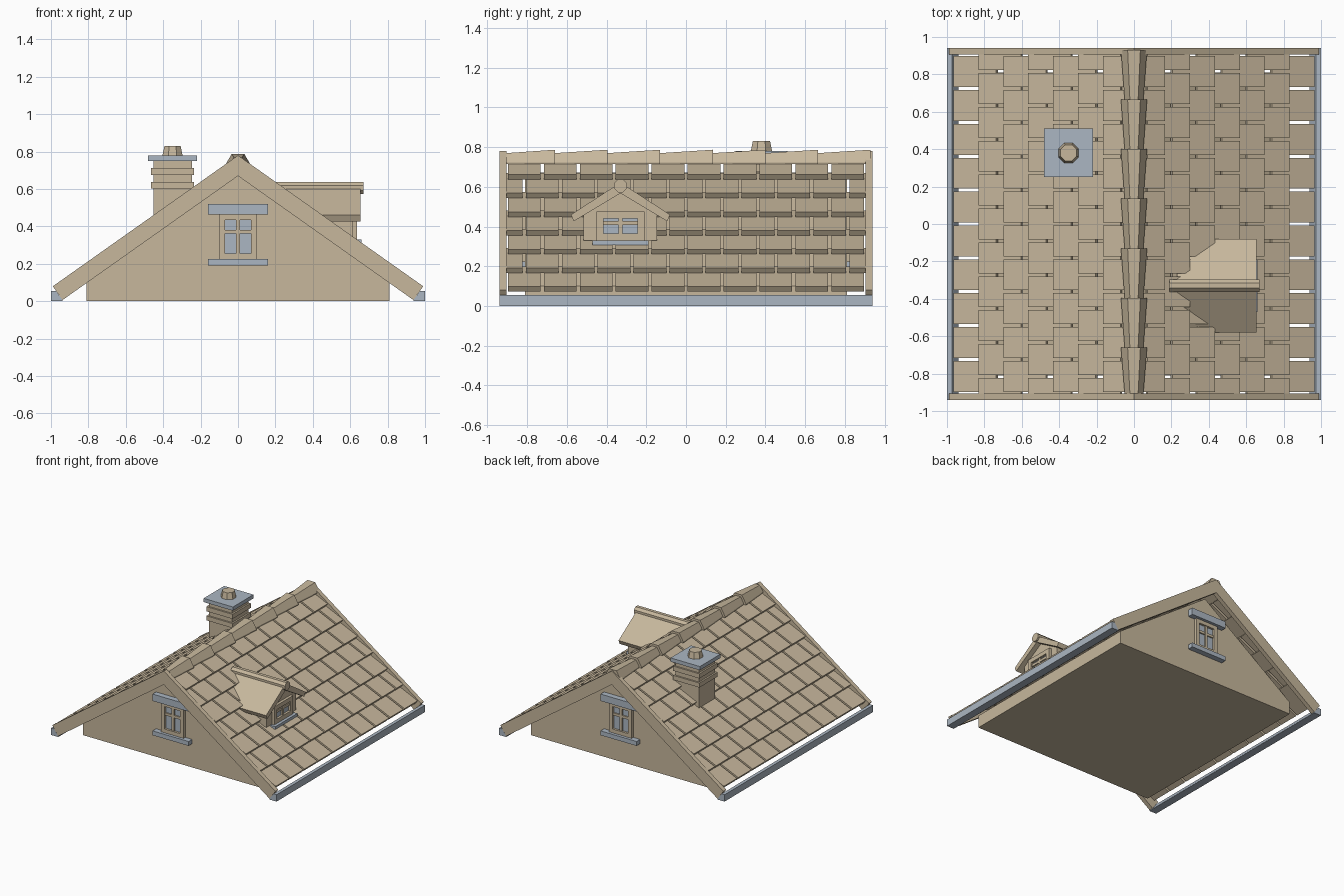
import bpy, bmesh, math
from mathutils import Vector

cube = bpy.data.objects.get("Cube")
if cube:
    bpy.data.objects.remove(cube, do_unlink=True)


def material(name, rgb):
    m = bpy.data.materials.new(name)
    m.use_nodes = True
    m.diffuse_color = (*rgb, 1)
    m.node_tree.nodes["Principled BSDF"].inputs["Base Color"].default_value = (*rgb, 1)
    return m


BEIGE = material("warm beige", (0.57, 0.475, 0.335))
GREY = material("blue grey", (0.41, 0.47, 0.54))


def place(axis, p, d):
    """Put a profile point p at depth d along the axis."""
    return {"x": (d, p[0], p[1]), "y": (p[0], d, p[1]), "z": (p[0], p[1], d)}[axis]


def add_prism(bm, axis, profile, a, b, end_profile=None):
    lower = [bm.verts.new(place(axis, p, a)) for p in profile]
    upper = [bm.verts.new(place(axis, p, b)) for p in (end_profile or profile)]
    bm.faces.new(lower)
    bm.faces.new(upper[::-1])
    n = len(profile)
    for i in range(n):
        j = (i + 1) % n
        bm.faces.new((lower[i], upper[i], upper[j], lower[j]))


def add_box(bm, x, y, z):
    add_prism(bm, "z", [(x[0], y[0]), (x[1], y[0]), (x[1], y[1]), (x[0], y[1])], *z)


def finish(bm, name, mat):
    bmesh.ops.recalc_face_normals(bm, faces=bm.faces)
    mesh = bpy.data.meshes.new(name)
    bm.to_mesh(mesh)
    bm.free()
    mesh.materials.append(mat)
    ob = bpy.data.objects.new(name, mesh)
    bpy.context.scene.collection.objects.link(ob)
    return ob


def prism(name, mat, axis, profile, a, b, end_profile=None):
    bm = bmesh.new()
    add_prism(bm, axis, profile, a, b, end_profile)
    return finish(bm, name, mat)


def box(name, mat, x, y, z):
    bm = bmesh.new()
    add_box(bm, x, y, z)
    return finish(bm, name, mat)


def ngon(n, r, cx, cy):
    return [(cx + r * math.cos((i + 0.5) * math.tau / n),
             cy + r * math.sin((i + 0.5) * math.tau / n)) for i in range(n)]


# Roof line
PEAK, SLOPE = 0.78, 0.707
PITCH = math.atan(SLOPE)
DOWN = Vector((math.cos(PITCH), -math.sin(PITCH)))
OUT = Vector((math.sin(PITCH), math.cos(PITCH)))


def roof_point(x):
    return Vector((x, PEAK - SLOPE * x))


# Solid gable walls
prism("gable_walls", BEIGE, "y",
      [(-0.81, 0), (0.81, 0), (0.81, 0.10), (0, 0.673), (-0.81, 0.10)], -0.81, 0.81)

# Barge boards at both ends
tip = roof_point(0.99)
heel = tip - OUT * 0.09
barge = [(0, PEAK), tuple(tip), tuple(heel), (0, 0.67),
         (-heel.x, heel.y), (-tip.x, tip.y)]
for name, a, b in (("front_barge_board", -0.94, -0.905), ("back_barge_board", 0.905, 0.94)):
    prism(name, BEIGE, "y", barge, a, b)

# Tiles and gutters on each slope
ROWS, ROW_STEP, TILE, GAP = 7, 0.133, 0.181, 0.008
for side, label in ((1, "left"), (-1, "right")):
    bm = bmesh.new()
    for row in range(ROWS):
        low = roof_point(0.965 - ROW_STEP * row)
        length = 0.17 if row == ROWS - 1 else 0.245
        top = low - DOWN * length - OUT * (0.2 * length)
        profile = [(side * p.x, p.y) for p in
                   (low, low - OUT * 0.03, top - OUT * 0.015, top)]
        shift = TILE / 2 if row % 2 else 0
        for i in range(-5, 6):
            a = max(i * TILE - shift + GAP, -0.905)
            b = min((i + 1) * TILE - shift - GAP, 0.905)
            if b - a > 0.03:
                add_prism(bm, "y", profile, a, b)
    finish(bm, label + "_roof_tiles", BEIGE)
    gutter = [(0.937, 0), (1, 0), (1, 0.055), (0.973, 0.055), (heel.x, heel.y)]
    prism(label + "_gutter", GREY, "y", [(side * x, z) for x, z in gutter], -0.94, 0.94)

# Tapered ridge caps, overlapping like a saw tooth


def cap_profile(top, base, height):
    return [(-base, 0.715), (-base, 0.725), (-top, height), (top, height),
            (base, 0.725), (base, 0.715)]


bm = bmesh.new()
for i in range(7):
    y = -0.925 + i * 0.265
    add_prism(bm, "y", cap_profile(0.022, 0.05, 0.77), max(y, -0.905), min(y + 0.265, 0.93),
              cap_profile(0.034, 0.07, 0.787))
finish(bm, "ridge_caps", BEIGE)


# Windows: plane facing outward along an axis
def window(label, axis, sign, wall, mid, half, z0, z1, bar, rail, sill, lintel):
    def part(name, mat, pieces):
        bm = bmesh.new()
        for u0, u1, za, zb, depth in pieces:
            u, d = (mid + u0, mid + u1), sorted((wall - sign * 0.02, wall + sign * depth))
            x, y = (u, d) if axis == "y" else (d, u)
            add_box(bm, x, y, (za, zb))
        finish(bm, label + name, mat)

    part("_window_panes", GREY, [(-half + 0.005, half - 0.005, z0 + 0.005, z1 - 0.005, 0.004)])
    part("_window_frame", BEIGE, [
        (-half, -half + bar, z0, z1, 0.022), (half - bar, half, z0, z1, 0.022),
        (-half + bar, half - bar, z0, z0 + bar, 0.022),
        (-half + bar, half - bar, z1 - bar, z1, 0.022),
        (-0.01, 0.01, z0 + bar, z1 - bar, 0.016),
        (-half + bar, half - bar, rail - 0.01, rail + 0.01, 0.014)])
    part("_window_sill", GREY, [(-sill[0], sill[0], sill[1], z0, 0.045)])
    if lintel:
        part("_window_lintel", GREY, [(-lintel[0], lintel[0], z1, lintel[1], 0.045)])


for label, sign in (("front", -1), ("back", 1)):
    window(label, "y", sign, sign * 0.81, 0, 0.10, 0.225, 0.465, 0.03, 0.372,
           (0.16, 0.19), (0.16, 0.52))

# Dormer
DY = -0.33


def dormer_profile(points):
    return [(DY + y, z) for y, z in points]


prism("dormer_walls", BEIGE, "x", dormer_profile(
    [(-0.185, 0.33), (0.185, 0.33), (0.185, 0.475), (0, 0.59), (-0.185, 0.475)]), 0.25, 0.615)
prism("dormer_roof", BEIGE, "x", dormer_profile(
    [(0, 0.622), (0.25, 0.46), (0.235, 0.427), (0, 0.568),
     (-0.235, 0.427), (-0.25, 0.46)]), 0.23, 0.655)
prism("dormer_ridge_cap", BEIGE, "x", ngon(8, 0.035, DY, 0.605), 0.19, 0.67)
window("dormer", "x", 1, 0.615, DY, 0.12, 0.33, 0.475, 0.034, 0.418, (0.14, 0.308), None)

# Chimney
CX, CY = -0.35, 0.38


def chimney_block(name, mat, half, z0, z1):
    box(name, mat, (CX - half, CX + half), (CY - half, CY + half), (z0, z1))


chimney_block("chimney_shaft", BEIGE, 0.103, 0.38, 0.752)
chimney_block("chimney_lower_band", BEIGE, 0.116, 0.602, 0.638)
chimney_block("chimney_upper_band", BEIGE, 0.116, 0.675, 0.712)
chimney_block("chimney_cap", GREY, 0.13, 0.75, 0.78)
prism("chimney_pot", BEIGE, "z", ngon(8, 0.058, CX, CY), 0.78, 0.83, ngon(8, 0.047, CX, CY))
